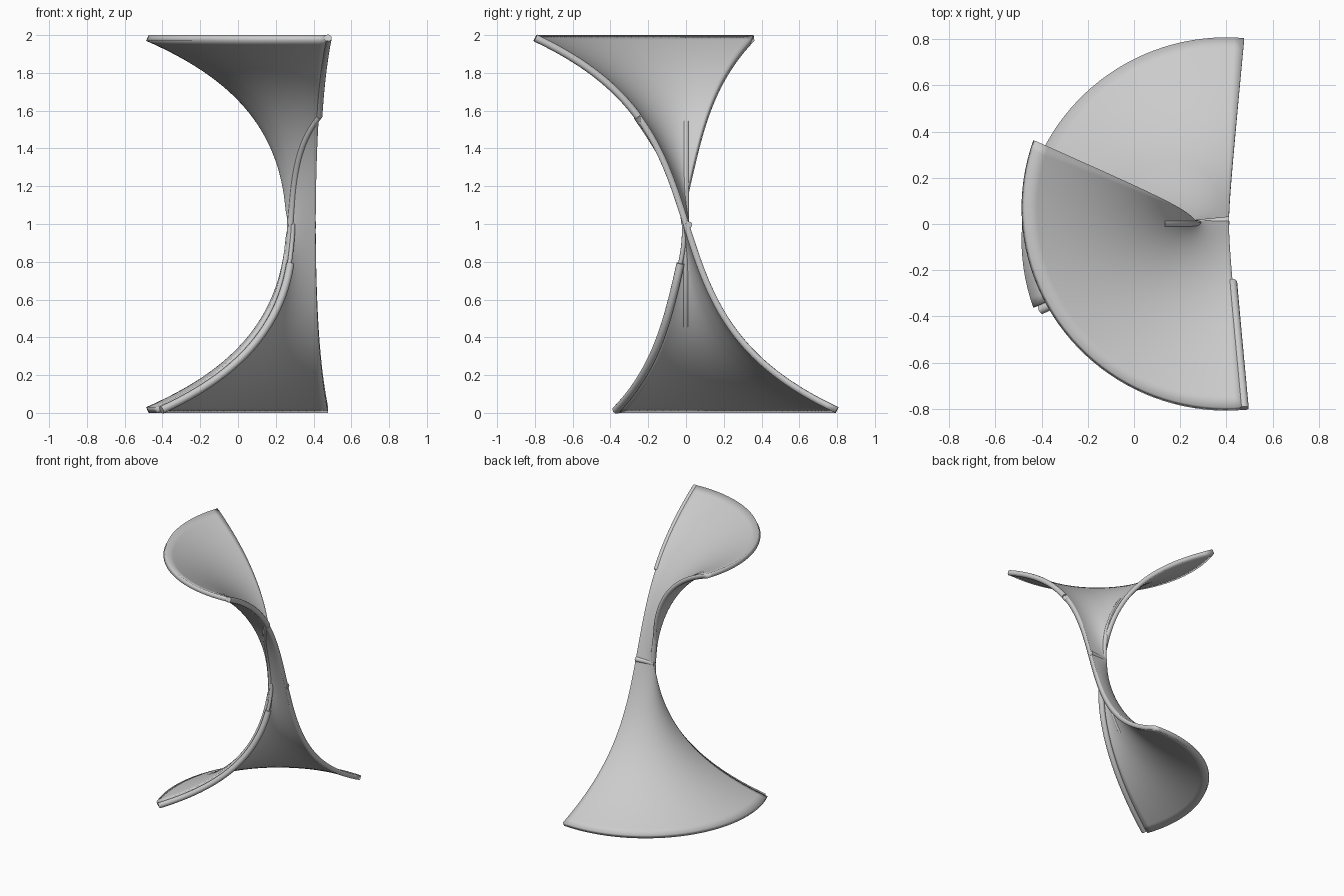
import bpy
import bmesh
from math import sin, cos, cosh, sinh, tanh, radians

cube = bpy.data.objects.get("Cube")
if cube:
    bpy.data.objects.remove(cube, do_unlink=True)

grey = bpy.data.materials.new("light grey")
grey.use_nodes = True
colour = (0.6, 0.6, 0.6, 1)
grey.diffuse_color = colour
grey.node_tree.nodes["Principled BSDF"].inputs["Base Color"].default_value = colour

V_MAX = 2.6            # sweep parameter at the top and bottom rims
OUTER = 95             # angle of the outer edge, in degrees


def surface(v, angle):
    """Point on the twisted saddle surface."""
    a = radians(angle)
    return (0.4 - 0.13 * cosh(v) * cos(a),
            -0.13 * sinh(v) * (sin(a) - 0.08),
            1 + 0.985 * v / V_MAX)


def inner(v):
    """Angle of the inner edge, narrowing at the neck."""
    return 6 - 25.5 * tanh(2 * v) ** 2


def steps(start, end, n):
    return [start + (end - start) * i / n for i in range(n + 1)]


def add(name, mesh):
    ob = bpy.data.objects.new(name, mesh)
    bpy.context.collection.objects.link(ob)
    mesh.materials.append(grey)
    return ob


def tube(name, points, radius, offset=(0, 0, 0)):
    curve = bpy.data.curves.new(name, "CURVE")
    curve.dimensions = "3D"
    curve.bevel_depth = radius
    curve.bevel_resolution = 4
    curve.use_fill_caps = True
    spline = curve.splines.new("POLY")
    spline.points.add(len(points) - 1)
    for sp, p in zip(spline.points, points):
        sp.co = [c + o for c, o in zip(p, offset)] + [1]
    spline.use_smooth = True
    return add(name, curve)


# twisted shell: two fans joined by a narrow neck
bm = bmesh.new()
rows = []
for v in steps(-V_MAX, V_MAX, 80):
    rows.append([bm.verts.new(surface(v, a)) for a in steps(inner(v), OUTER, 40)])
for low, high in zip(rows, rows[1:]):
    for i in range(len(low) - 1):
        bm.faces.new((low[i], low[i + 1], high[i + 1], high[i]))
mesh = bpy.data.meshes.new("twisted_shell")
bm.to_mesh(mesh)
bm.free()
shell = add("twisted_shell", mesh)
solid = shell.modifiers.new("thickness", "SOLIDIFY")
solid.thickness = 0.033
solid.offset = 0
bpy.context.view_layer.objects.active = shell
shell.select_set(True)
bpy.ops.object.shade_smooth_by_angle(angle=radians(40))

# thick tubes along the upper outer edge and the lower inner edge
tube("upper_edge_tube", [surface(v, OUTER) for v in steps(V_MAX, 1.5, 24)], 0.02)
tube("lower_edge_tube", [surface(v, inner(v)) for v in steps(-V_MAX, -0.55, 32)],
     0.021, (0.025, -0.01, 0))

# thinner tubes running on towards the neck
tube("upper_branch_tube", [surface(v, 20 + 50 * v) for v in steps(1.5, 0, 24)],
     0.017, (0, -0.008, 0))
tube("lower_branch_tube", [surface(v, inner(v)) for v in steps(-0.55, 0, 12)],
     0.012, (0.02, -0.01, 0))

# rib along the middle plane and short bar across the neck
tube("middle_rib", [surface(v, 4.6) for v in steps(-1.42, 1.42, 40)], 0.017, (0.006, 0, 0))
tube("neck_bar", [(0.265, 0, 0.995), (0.412, 0.015, 0.995)], 0.018)
